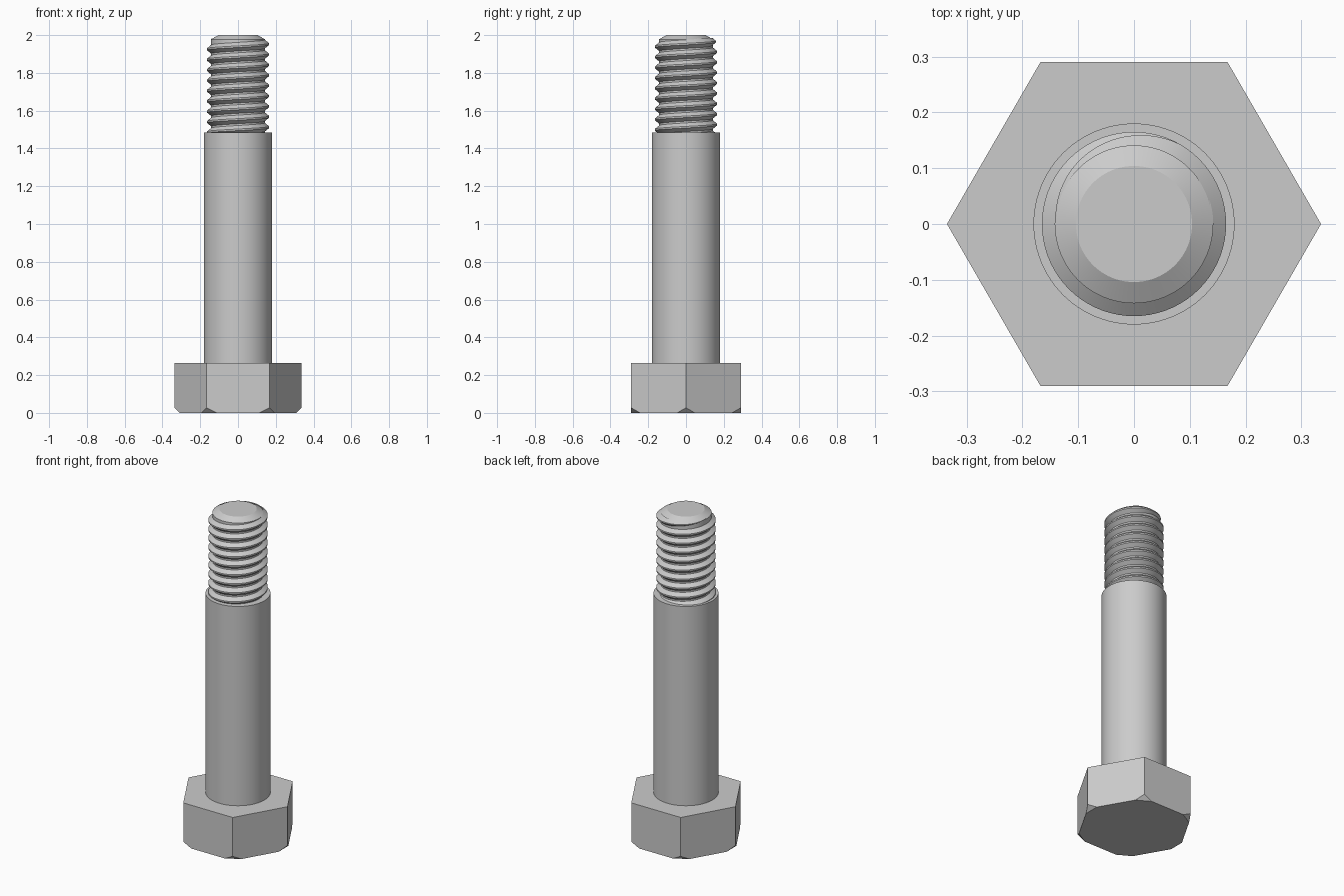
import bpy, bmesh, math
from mathutils import Vector

cube = bpy.data.objects.get("Cube")
if cube:
    bpy.data.objects.remove(cube, do_unlink=True)

STEEL = (0.6, 0.6, 0.6, 1)
steel = bpy.data.materials.new("grey_steel")
steel.use_nodes = True
steel.diffuse_color = STEEL
steel.node_tree.nodes["Principled BSDF"].inputs["Base Color"].default_value = STEEL


def make_object(name, bm, smooth=True):
    bmesh.ops.recalc_face_normals(bm, faces=bm.faces[:])
    mesh = bpy.data.meshes.new(name)
    bm.to_mesh(mesh)
    bm.free()
    mesh.materials.append(steel)
    obj = bpy.data.objects.new(name, mesh)
    bpy.context.collection.objects.link(obj)
    if smooth:
        bpy.ops.object.select_all(action='DESELECT')
        bpy.context.view_layer.objects.active = obj
        obj.select_set(True)
        bpy.ops.object.shade_smooth_by_angle(angle=math.radians(28))
    return obj


def lathe(name, profile, sides=96):
    """Solid of revolution from (radius, height) pairs, capped at both ends."""
    bm = bmesh.new()
    rings = []
    for r, z in profile:
        rings.append([bm.verts.new((r * math.cos(math.tau * i / sides),
                                    r * math.sin(math.tau * i / sides), z))
                      for i in range(sides)])
    for low, high in zip(rings, rings[1:]):
        for i in range(sides):
            j = (i + 1) % sides
            bm.faces.new((low[i], low[j], high[j], high[i]))
    bm.faces.new(rings[0])
    bm.faces.new(rings[-1])
    return make_object(name, bm)


# Hexagonal head, with its lower corners cut off
HEAD_R, HEAD_TOP, CUT = 0.335, 0.265, 0.027
bm = bmesh.new()
base = bm.faces.new([bm.verts.new((HEAD_R * math.cos(math.tau * i / 6),
                                   HEAD_R * math.sin(math.tau * i / 6), 0))
                     for i in range(6)])
top = bmesh.ops.extrude_face_region(bm, geom=[base], use_keep_orig=True)["geom"]
bmesh.ops.translate(bm, vec=(0, 0, HEAD_TOP),
                    verts=[v for v in top if isinstance(v, bmesh.types.BMVert)])
bmesh.ops.recalc_face_normals(bm, faces=bm.faces[:])
for i in range(6):
    a = math.tau * i / 6
    out = Vector((math.cos(a), math.sin(a), 0))
    bmesh.ops.bisect_plane(bm, geom=bm.verts[:] + bm.edges[:] + bm.faces[:],
                           plane_co=out * (HEAD_R - CUT),
                           plane_no=(out - Vector((0, 0, 1))).normalized(),
                           clear_outer=True)
    bmesh.ops.holes_fill(bm, edges=[e for e in bm.edges if e.is_boundary])
make_object("hex_head", bm, smooth=False)

# Plain shank and the chamfered core of the threaded end
SHANK_TOP, CORE_R = 1.485, 0.142
lathe("shank", [(0.18, HEAD_TOP - 0.01), (0.18, SHANK_TOP)])
lathe("thread_core", [(CORE_R, SHANK_TOP - 0.01), (CORE_R, 1.978), (0.104, 2.0)])

# Right-handed helical ridge that starts inside the shank and fades out at the top
PITCH, CREST_R, STEPS = 0.055, 0.165, 72
END_Z, TURNS = 1.98, 10
FADE = 1 / 3
bm = bmesh.new()
sections = []
for i in range(TURNS * STEPS + 1):
    turns_left = TURNS - i / STEPS
    a = math.pi - math.tau * turns_left
    z = END_Z - PITCH * turns_left
    size = min(1, turns_left / FADE)
    root = CORE_R - 0.002
    crest = root + (CREST_R - root) * size
    half_root, half_crest = 0.024 * size + 0.0005, 0.004 * size + 0.0002
    sections.append([bm.verts.new((r * math.cos(a), r * math.sin(a), z + dz))
                     for r, dz in ((root, -half_root), (crest, -half_crest),
                                   (crest, half_crest), (root, half_root))])
for s, t in zip(sections, sections[1:]):
    for k in range(4):
        n = (k + 1) % 4
        bm.faces.new((s[k], s[n], t[n], t[k]))
bm.faces.new(sections[0])
bm.faces.new(sections[-1])
make_object("thread_ridge", bm)
